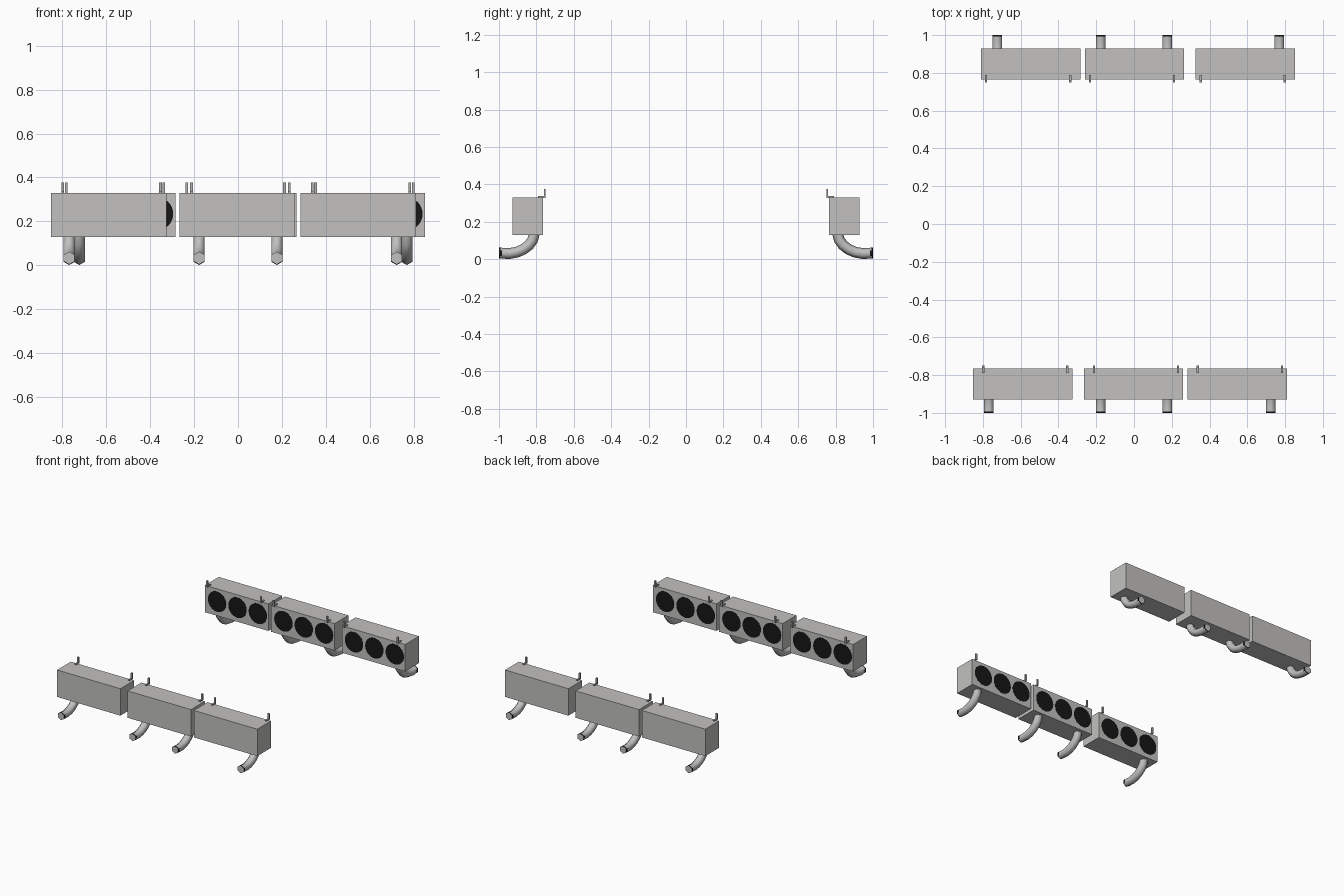
import bpy, bmesh, math
from mathutils import Vector

if "Cube" in bpy.data.objects:
    bpy.data.objects.remove(bpy.data.objects["Cube"])


def material(name, r, g, b):
    m = bpy.data.materials.new(name)
    m.diffuse_color = (r, g, b, 1)
    m.use_nodes = True
    m.node_tree.nodes["Principled BSDF"].inputs["Base Color"].default_value = m.diffuse_color
    return m


GREY = material("housing grey", 0.54, 0.535, 0.525)
STEEL = material("pipe steel", 0.53, 0.53, 0.525)
DARK = material("bracket grey", 0.45, 0.45, 0.445)
BLACK = material("lens black", 0.008, 0.008, 0.008)

# Coordinates describe the front row; side -1 turns a part 180 degrees about z


def finish(name, bm, mats, side):
    bmesh.ops.recalc_face_normals(bm, faces=bm.faces)
    me = bpy.data.meshes.new(name)
    bm.to_mesh(me)
    bm.free()
    for m in mats:
        me.materials.append(m)
    ob = bpy.data.objects.new(name, me)
    bpy.context.collection.objects.link(ob)
    if side < 0:
        ob.rotation_euler.z = math.pi


def add_box(bm, lo, hi):
    for v in bmesh.ops.create_cube(bm, size=1)["verts"]:
        v.co = Vector(((a + b) / 2 + c * (b - a) for a, b, c in zip(lo, hi, v.co)))


def housing(x, side):
    bm = bmesh.new()
    add_box(bm, (x, -0.928, 0.128), (x + 0.526, -0.765, 0.33))
    finish("lamp_housing", bm, [GREY], side)


def lenses(x, side):
    # three thin black discs on the inward face
    bm = bmesh.new()
    for i in (-1, 0, 1):
        cx = x + 0.256 + i * 0.169
        rings = []
        for y in (-0.766, -0.7642):
            rings.append([bm.verts.new((cx + 0.076 * math.cos(a), y, 0.234 + 0.076 * math.sin(a)))
                          for a in (math.tau * k / 32 for k in range(32))])
        for k in range(32):
            n = (k + 1) % 32
            bm.faces.new((rings[0][k], rings[0][n], rings[1][n], rings[1][k]))
        bm.faces.new(rings[0])
        bm.faces.new(rings[1])
    finish("lenses", bm, [BLACK], side)


def brackets(x, side):
    # small L-shaped brackets on the inner top edge
    for dx in (0.054, 0.499):
        bm = bmesh.new()
        cx = x + dx
        add_box(bm, (cx - 0.006, -0.79, 0.328), (cx + 0.006, -0.75, 0.338))
        add_box(bm, (cx - 0.006, -0.76, 0.330), (cx + 0.006, -0.75, 0.376))
        finish("mounting_bracket", bm, [DARK], side)


PATH = [(-1.0, 0.033), (-0.993, 0.0325), (-0.983, 0.032), (-0.945, 0.030), (-0.905, 0.037),
        (-0.87, 0.052), (-0.84, 0.075), (-0.82, 0.102), (-0.81, 0.14)]


def pipe(x, side):
    # hexagonal bent pipe, point of the hexagon downwards
    bm = bmesh.new()
    pts = [Vector((x, y, z)) for y, z in PATH]
    rings = []
    for i, p in enumerate(pts):
        t = (pts[min(i + 1, len(pts) - 1)] - pts[max(i - 1, 0)]).normalized()
        if i == 0:
            t = Vector((0, 1, 0))
        up = Vector((1, 0, 0)).cross(t)
        rings.append([bm.verts.new(p + 0.029 * (Vector((math.sin(a), 0, 0)) + up * math.cos(a)))
                      for a in (math.tau * k / 6 for k in range(6))])
    for i in range(len(rings) - 1):
        for k in range(6):
            n = (k + 1) % 6
            f = bm.faces.new((rings[i][k], rings[i][n], rings[i + 1][n], rings[i + 1][k]))
            f.smooth = True
            # black outlet band, wider on the sideways faces
            if i == 0 or (i == 1 and k in (1, 4)):
                f.material_index = 1
    bm.faces.new(rings[0])
    bm.faces.new(rings[-1])
    # keep the outlet rim sharp
    for e in bm.edges:
        if all(v in rings[0] for v in e.verts):
            e.smooth = False
    finish("bent_pipe", bm, [STEEL, BLACK], side)


for side in (1, -1):
    for x in (-0.852, -0.266, 0.284):
        housing(x, side)
        lenses(x, side)
        brackets(x, side)
    for x in (-0.769, -0.177, 0.177, 0.723):
        pipe(x, side)
